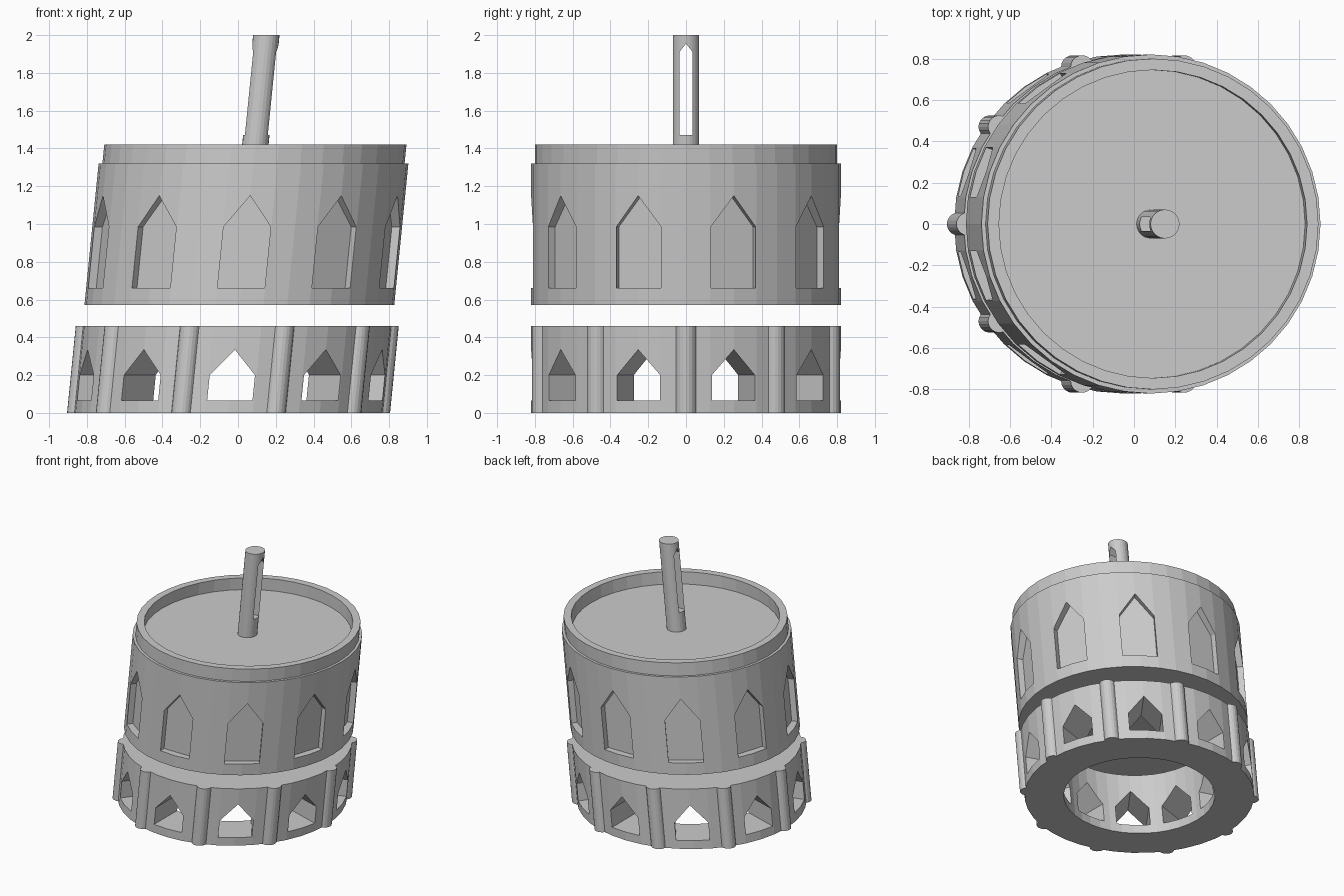
import bpy, bmesh, math
from mathutils import Matrix

if "Cube" in bpy.data.objects:
    bpy.data.objects.remove(bpy.data.objects["Cube"])

stone = bpy.data.materials.new("plain grey")
stone.use_nodes = True
GREY = (0.6, 0.6, 0.6, 1)
stone.diffuse_color = GREY
stone.node_tree.nodes["Principled BSDF"].inputs["Base Color"].default_value = GREY


def make_object(name, bm):
    bmesh.ops.recalc_face_normals(bm, faces=bm.faces)
    mesh = bpy.data.meshes.new(name)
    bm.to_mesh(mesh)
    bm.free()
    mesh.materials.append(stone)
    obj = bpy.data.objects.new(name, mesh)
    bpy.context.scene.collection.objects.link(obj)
    return obj


def lathe(name, profile, sides, closed=False):
    """Turn an (r, z) profile around z."""
    bm = bmesh.new()
    verts = [bm.verts.new((r, 0, z)) for r, z in profile]
    edges = [bm.edges.new(pair) for pair in zip(verts, verts[1:])]
    if closed:
        edges.append(bm.edges.new((verts[-1], verts[0])))
    bmesh.ops.spin(bm, geom=verts + edges, cent=(0, 0, 0), axis=(0, 0, 1),
                   angle=math.tau, steps=sides, use_merge=True)
    bmesh.ops.remove_doubles(bm, verts=bm.verts, dist=0.0001)
    return make_object(name, bm)


def add_arch(bm, half, sill, spring, apex, near, far, angle):
    """Pointed-arch prism running outward from near to far."""
    outline = [(-half, sill), (half, sill), (half, spring), (0, apex), (-half, spring)]
    face = bm.faces.new([bm.verts.new((near, y, z)) for y, z in outline])
    grown = bmesh.ops.extrude_face_region(bm, geom=[face])["geom"]
    moved = [v for v in grown if isinstance(v, bmesh.types.BMVert)]
    bmesh.ops.translate(bm, verts=moved, vec=(far - near, 0, 0))
    bmesh.ops.rotate(bm, verts=list(set(face.verts) | set(moved)), cent=(0, 0, 0),
                     matrix=Matrix.Rotation(angle, 3, "Z"))


def cut_arches(target, angles, *shape):
    """Cut arches out of the target and keep the finished mesh."""
    bm = bmesh.new()
    for angle in angles:
        add_arch(bm, *shape, angle)
    cutter = make_object("arch_cutter", bm)
    cutter.hide_render = True
    mod = target.modifiers.new("arches", "BOOLEAN")
    mod.operation, mod.solver, mod.object = "DIFFERENCE", "EXACT", cutter
    graph = bpy.context.evaluated_depsgraph_get()
    result = bpy.data.meshes.new_from_object(target.evaluated_get(graph))
    target.modifiers.clear()
    target.data = result
    bpy.data.objects.remove(cutter)


bays = [math.radians(18 + 36 * i) for i in range(10)]

# Lower arcade ring, open through the middle
base_ring = lathe("base_ring", [(0.54, 0), (0.82, 0), (0.82, 0.46), (0.54, 0.46)], 40, True)
cut_arches(base_ring, bays, 0.12, 0.065, 0.2, 0.335, 0.42, 1.0)

# Round buttresses between the arches
bm = bmesh.new()
for i in range(10):
    place = Matrix.Rotation(math.radians(36 * i), 4, "Z") @ Matrix.Translation((0.8, 0, 0.23))
    bmesh.ops.create_cone(bm, cap_ends=True, segments=20, radius1=0.055, radius2=0.055,
                          depth=0.46, matrix=place)
buttresses = make_object("buttresses", bm)

# Upper drum with stepped rim and sunken roof
drum = lathe("drum", [(0, 0.57), (0.82, 0.57), (0.82, 1.32), (0.8, 1.32), (0.8, 1.42),
                      (0.745, 1.42), (0.745, 1.325), (0, 1.325)], 40)
cut_arches(drum, bays, 0.125, 0.66, 0.985, 1.15, 0.765, 1.0)

# Slotted mast
mast = lathe("mast", [(0, 1.32), (0.07, 1.32), (0.07, 2), (0, 2)], 24)
cut_arches(mast, [0], 0.035, 1.47, 1.91, 1.955, -0.2, 0.2)

# Lean every part toward +x while keeping its levels horizontal
lean = Matrix.Identity(4)
lean[0][2], lean[0][3] = 0.1, -0.05
for part in (base_ring, buttresses, drum, mast):
    part.data.transform(lean)
    part.data.update()
    bpy.ops.object.select_all(action="DESELECT")
    part.select_set(True)
    bpy.context.view_layer.objects.active = part
    bpy.ops.object.shade_flat()
